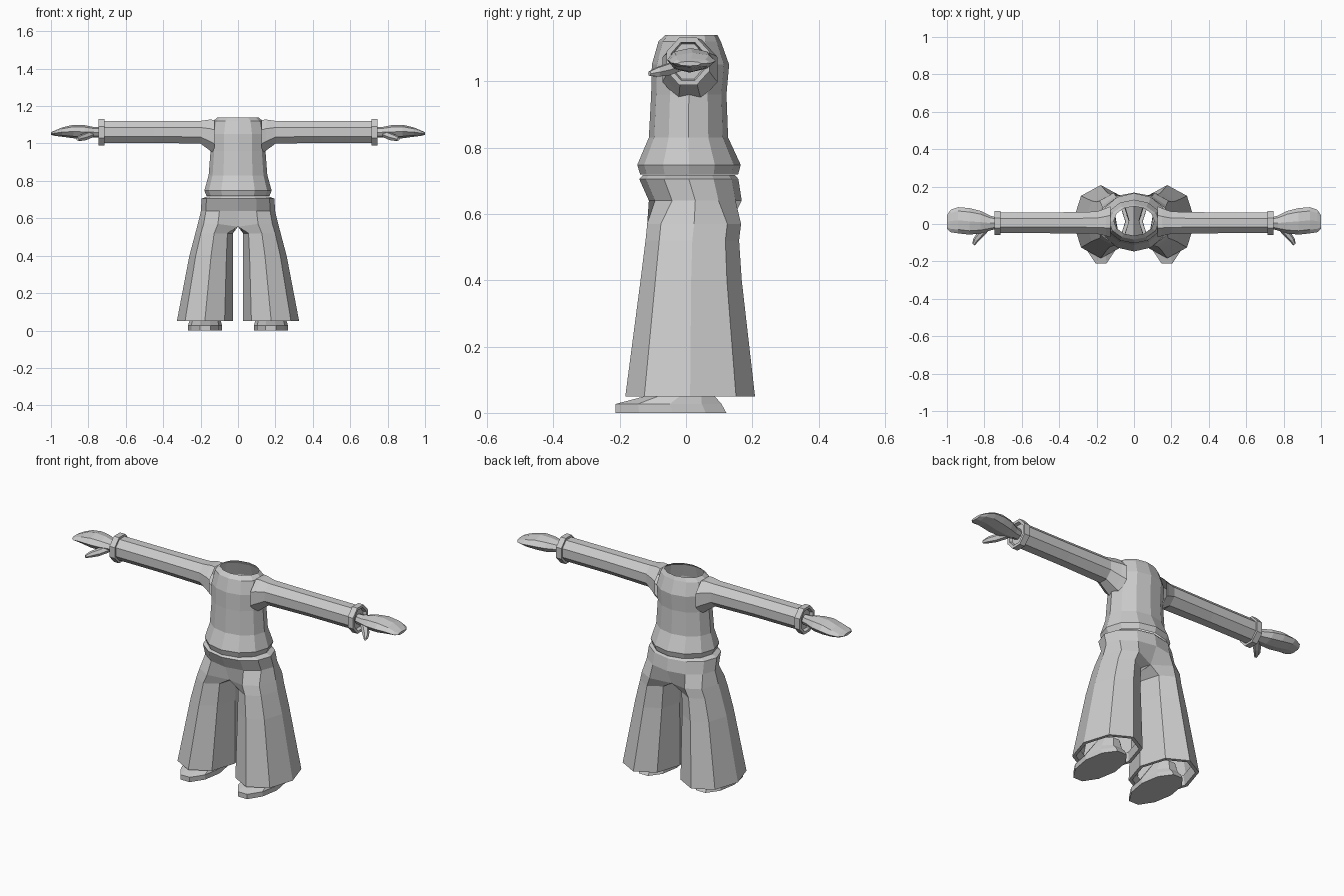
import bpy, bmesh
from math import pi, cos, sin
from mathutils import Vector

if "Cube" in bpy.data.objects:
    bpy.data.objects.remove(bpy.data.objects["Cube"])


def finish(name, bm, mirror=False):
    bmesh.ops.recalc_face_normals(bm, faces=bm.faces)
    mesh = bpy.data.meshes.new(name)
    bm.to_mesh(mesh)
    bm.free()
    ob = bpy.data.objects.new(name, mesh)
    bpy.context.collection.objects.link(ob)
    if mirror:
        mod = ob.modifiers.new("mirror", 'MIRROR')
        mod.use_clip = True
        mod.merge_threshold = 0.0005
    return ob


def bridge(bm, a, b, closed=True):
    n = len(a)
    for i in range(n if closed else n - 1):
        j = (i + 1) % n
        bm.faces.new((a[i], a[j], b[j], b[i]))


def loft(bm, rings, cap_start=False, cap_end=False):
    vs = [[bm.verts.new(p) for p in r] for r in rings]
    for a, b in zip(vs, vs[1:]):
        bridge(bm, a, b)
    if cap_start:
        bm.faces.new(vs[0])
    if cap_end:
        bm.faces.new(vs[-1])
    return vs


def flat_ring(z, x0, x1, y0, y1, n=12):
    """Horizontal ellipse filling the given extents."""
    return [((x0 + x1) / 2 + (x1 - x0) / 2 * cos(2 * pi * i / n),
             (y0 + y1) / 2 + (y1 - y0) / 2 * sin(2 * pi * i / n), z) for i in range(n)]


def side_ring(x, y, ry, z, rz, n=8, turn=0.5):
    """Ellipse across the x axis."""
    return [(x, y + ry * cos(2 * pi * (i + turn) / n),
             z + rz * sin(2 * pi * (i + turn) / n)) for i in range(n)]


# Shirt body, open at neck and hem
bm = bmesh.new()
loft(bm, [flat_ring(z, -x, x, y0, y1) for z, x, y0, y1 in (
    (0.718, 0.168, -0.138, 0.157), (0.748, 0.18, -0.147, 0.165),
    (0.83, 0.157, -0.112, 0.127), (0.96, 0.147, -0.105, 0.122),
    (1.05, 0.15, -0.103, 0.13), (1.12, 0.133, -0.083, 0.105),
    (1.14, 0.108, -0.062, 0.095))])
finish("shirt_body", bm)

# Sleeves, flared at the shoulder
bm = bmesh.new()
loft(bm, [side_ring(*r) for r in (
    (0.125, 0.012, 0.09, 1.035, 0.098), (0.15, 0.01, 0.08, 1.045, 0.09),
    (0.2, 0.007, 0.064, 1.06, 0.066), (0.45, 0.006, 0.06, 1.062, 0.063),
    (0.72, 0.006, 0.06, 1.062, 0.063))])
finish("sleeve", bm, True)

# Cuffs with a recessed opening
bm = bmesh.new()
loft(bm, [side_ring(x, 0.006, r, 1.06, r + 0.007) for x, r in (
    (0.715, 0.058), (0.715, 0.07), (0.747, 0.07), (0.747, 0.055), (0.73, 0.05))],
    cap_end=True)
finish("cuff", bm, True)

# Hands
bm = bmesh.new()
loft(bm, [side_ring(*r, turn=0) for r in (
    (0.735, 0.005, 0.03, 1.06, 0.027), (0.77, 0.005, 0.04, 1.06, 0.028),
    (0.82, 0.01, 0.06, 1.062, 0.036), (0.88, 0.014, 0.071, 1.064, 0.036),
    (0.94, 0.02, 0.07, 1.061, 0.025), (0.98, 0.016, 0.06, 1.055, 0.014),
    (1.0, 0.01, 0.036, 1.053, 0.007))], True, True)
finish("hand", bm, True)

# Thumbs
bm = bmesh.new()
path = [((0.785, -0.015, 1.05), 0.02), ((0.82, -0.055, 1.035), 0.02),
        ((0.845, -0.085, 1.028), 0.016), ((0.858, -0.11, 1.023), 0.008)]
across, up = Vector((0.85, 0.5, 0)), Vector((0, 0, 1))
loft(bm, [[Vector(c) + across * r * cos(i * pi / 3) + up * r * sin(i * pi / 3)
           for i in range(6)] for c, r in path], True, True)
finish("thumb", bm, True)

# Trousers: half a pelvis and one eight-sided leg, mirrored
bm = bmesh.new()


def pelvis_ring(z, x, y0, y1):
    cy, ry = (y0 + y1) / 2, (y1 - y0) / 2
    return [bm.verts.new((max(0, x * cos(a)), cy + ry * sin(a), z))
            for a in [(-0.5 + i / 6) * pi for i in range(7)]]


upper = [pelvis_ring(*r) for r in ((0.717, 0.165, -0.13, 0.148), (0.705, 0.195, -0.141, 0.158),
                                   (0.64, 0.198, -0.112, 0.168))]
for a, b in zip(upper, upper[1:]):
    bridge(bm, a, b, False)


def leg_points(z, x0, x1, y0, y1):
    # starts at the front inner corner and runs around the outside
    ring = flat_ring(z, x0, x1, y0, y1, 8)
    return [ring[(5 + k) % 8] for k in range(8)]


crotch = leg_points(0.57, 0.0, 0.215, -0.117, 0.166)
for k, z in ((0, 0.555), (6, 0.555), (7, 0.58)):
    crotch[k] = (0, crotch[k][1], z)
leg = loft(bm, [crotch] + [leg_points(*r) for r in (
    (0.52, 0.027, 0.228, -0.122, 0.16), (0.4, 0.028, 0.26, -0.137, 0.168),
    (0.05, 0.028, 0.327, -0.183, 0.208), (0.05, 0.045, 0.31, -0.163, 0.188),
    (0.1, 0.047, 0.3, -0.155, 0.18))])
bridge(bm, upper[-1], leg[0][:7], False)
finish("trousers", bm, True)

# Shoes: low flat sole, sloping toe and heel, short ankle inside the trouser leg
bm = bmesh.new()
rings = [flat_ring(z, x0, x1, y0, y1, 10) for z, x0, x1, y0, y1 in (
    (0.0, 0.085, 0.267, -0.212, 0.13), (0.027, 0.085, 0.267, -0.212, 0.115),
    (0.05, 0.092, 0.26, -0.13, 0.092), (0.1, 0.115, 0.235, -0.06, 0.08))]
# squarer toe
for ring in rings[:2]:
    for i in (7, 8):
        ring[i] = (ring[i][0], -0.212, ring[i][2])
loft(bm, rings, True, True)
finish("shoe", bm, True)
